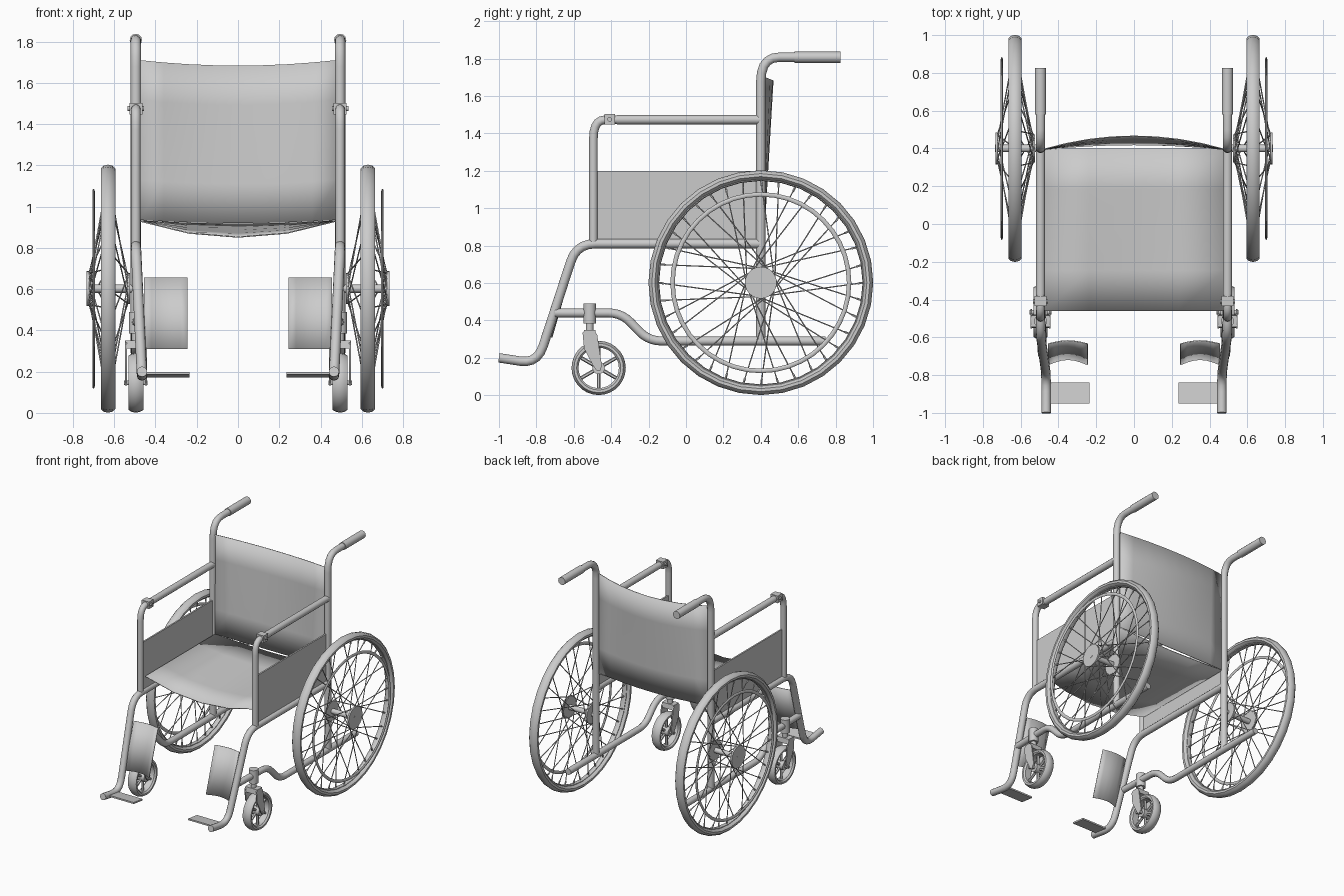
import bpy, bmesh
from math import sin, cos, pi, radians
from mathutils import Vector

if "Cube" in bpy.data.objects:
    bpy.data.objects.remove(bpy.data.objects["Cube"])


def finish(name, obj, mirror=True, angle=40):
    obj.name = name
    bpy.ops.object.select_all(action='DESELECT')
    obj.select_set(True)
    bpy.context.view_layer.objects.active = obj
    if obj.type == 'CURVE':
        bpy.ops.object.convert(target='MESH')
        obj = bpy.context.view_layer.objects.active
    bpy.ops.object.shade_smooth_by_angle(angle=radians(angle))
    if mirror:
        obj.modifiers.new("mirror", 'MIRROR').use_mirror_merge = False
    return obj


def from_bm(name, bm, **kw):
    bmesh.ops.remove_doubles(bm, verts=bm.verts, dist=1e-5)
    bmesh.ops.recalc_face_normals(bm, faces=bm.faces)
    me = bpy.data.meshes.new(name)
    bm.to_mesh(me)
    bm.free()
    ob = bpy.data.objects.new(name, me)
    bpy.context.collection.objects.link(ob)
    return finish(name, ob, **kw)


def tube(name, corners, r, bend=0.08, steps=5):
    """Round pipe along a path, with rounded corners."""
    c = [Vector(p) for p in corners]
    pts = [c[0]]
    for a, b, d in zip(c, c[1:], c[2:]):
        p = b + (a - b).normalized() * min(bend, (a - b).length * .45)
        q = b + (d - b).normalized() * min(bend, (d - b).length * .45)
        for i in range(steps + 1):
            t = i / steps
            pts.append(p * (1 - t) ** 2 + b * 2 * t * (1 - t) + q * t * t)
    pts.append(c[-1])
    cu = bpy.data.curves.new(name, 'CURVE')
    cu.dimensions = '3D'
    cu.bevel_depth, cu.bevel_resolution, cu.use_fill_caps = r, 4, True
    s = cu.splines.new('POLY')
    s.points.add(len(pts) - 1)
    for sp, p in zip(s.points, pts):
        sp.co = (*p, 1)
    ob = bpy.data.objects.new(name, cu)
    bpy.context.collection.objects.link(ob)
    return finish(name, ob)


def lathe(name, profile, centre, n=32, axis='x'):
    """Turn a closed (radius, offset) profile around an axis."""
    bm = bmesh.new()
    c = Vector(centre)
    rings = []
    for i in range(n):
        a = 2 * pi * i / n
        rings.append([bm.verts.new(c + (Vector((o, r * cos(a), r * sin(a))) if axis == 'x'
                                        else Vector((r * cos(a), r * sin(a), o))))
                      for r, o in profile])
    m = len(profile)
    for i in range(n):
        A, B = rings[i], rings[(i + 1) % n]
        for j in range(m):
            k = (j + 1) % m
            if profile[j][0] > 0 or profile[k][0] > 0:
                bm.faces.new((A[j], A[k], B[k], B[j]))
    return from_bm(name, bm)


def oval(r, rr, rx, n=8):
    return [(r + rr * cos(2 * pi * i / n), rx * sin(2 * pi * i / n)) for i in range(n)]


def disc(r, h):
    return [(0, -h), (r, -h), (r, h), (0, h)]


def rod(bm, p, q, r, n=5):
    p, q = Vector(p), Vector(q)
    M = (q - p).to_track_quat('Z', 'Y').to_matrix().to_4x4()
    M.translation = (p + q) / 2
    bmesh.ops.create_cone(bm, cap_ends=True, segments=n, radius1=r, radius2=r,
                          depth=(q - p).length, matrix=M)


def sheet(name, f, nu, nv, thick, mirror=False):
    """Thin panel from a surface function f(u, v)."""
    bm = bmesh.new()
    g = [[bm.verts.new(f(i / nu, j / nv)) for j in range(nv + 1)] for i in range(nu + 1)]
    for i in range(nu):
        for j in range(nv):
            bm.faces.new((g[i][j], g[i + 1][j], g[i + 1][j + 1], g[i][j + 1]))
    ob = from_bm(name, bm, mirror=mirror)
    s = ob.modifiers.new("thickness", 'SOLIDIFY')
    s.thickness, s.offset = thick, 0
    return ob


def prism(name, outline, x0, x1):
    """Extrude a (y, z) outline across x."""
    bm = bmesh.new()
    f = bm.faces.new([bm.verts.new((x0, y, z)) for y, z in outline])
    ex = bmesh.ops.extrude_face_region(bm, geom=[f])
    bmesh.ops.translate(bm, vec=(x1 - x0, 0, 0),
                        verts=[v for v in ex['geom'] if isinstance(v, bmesh.types.BMVert)])
    return from_bm(name, bm)


X = 0.495

# Tubular frame
tube("back_post", [(X, .40, .29), (X, .40, 1.807), (X, .62, 1.807)], .025, .13)
lathe_grip = tube("push_handle_grip", [(X, .58, 1.807), (X, .825, 1.807)], .03)
tube("lower_rail", [(X, .745, .29), (X, -.20, .29), (X, -.345, .44), (X - .01, -.70, .44)], .024, .07)
tube("seat_rail_and_leg", [(X, .40, .81), (X, -.585, .81), (.465, -.795, .168), (.465, -1.0, .20)], .025, .10)
tube("armrest_frame", [(X, -.495, .81), (X, -.495, 1.473), (X, -.35, 1.473)], .023, .10)
tube("armrest", [(X, -.37, 1.473), (X, .40, 1.473)], .025)

# Armrest clamp
prism("armrest_clamp", [(-.435, 1.447), (-.38, 1.447), (-.38, 1.503), (-.435, 1.503)], X - .031, X + .031)
tube("clamp_pin", [(X - .04, -.408, 1.475), (X + .04, -.408, 1.475)], .012)

# Side panels
prism("side_panel", [(-.485, .815), (.39, .815), (.39, 1.2), (-.485, 1.2)], .485, .497)


# Fabric seat and back, sagging in the middle
def seat(u, v):
    s = 2 * u - 1
    return (.477 * s, -.46 + .86 * v, .93 - (1 - s * s) * (.078 - .063 * v))


def back(u, v):
    s = 2 * u - 1
    w = 1 - s * s
    return (.48 * s, .395 + w * (.025 + .045 * v), .935 + .775 * v - w * (.015 + .012 * v))


sheet("seat", seat, 4, 4, .006)
sheet("backrest", back, 8, 4, .006)


# Calf pads and footplates
def calf(u, v):
    return (.245 + .21 * u, -.745 + .11 * v + .028 * sin(pi * u) * (1 - .4 * v), .31 + .345 * v)


sheet("calf_pad", calf, 6, 2, .006, mirror=True)
prism("footplate", [(-.95, .186), (-.84, .172), (-.84, .184), (-.95, .198)], .235, .465)

# Rear wheels
WX, WY, WZ = .63, .40, .602
C = Vector((WX, WY, WZ))
lathe("rear_tyre", oval(.575, .026, .037, 10), C, 32)
lathe("rear_rim", oval(.552, .008, .018, 6), C, 32)
lathe("push_rim", oval(.472, .012, .006), (.70, WY, WZ), 40)
lathe("hub_outer_disc", disc(.085, .006), (.728, WY, WZ), 24)
lathe("hub_inner_disc", disc(.075, .006), (.53, WY, WZ), 24)
tube("rear_axle", [(X, WY, WZ), (.735, WY, WZ)], .02)

bm = bmesh.new()
N = 36
for i in range(N):
    a = 2 * pi * i / N
    side = .725 if i % 2 else .533
    h = a + radians(75) * (1 if (i // 2) % 2 else -1)
    p = Vector((side, WY + .075 * cos(h), WZ + .075 * sin(h)))
    q = Vector((WX, WY + .555 * cos(a), WZ + .555 * sin(a)))
    rod(bm, p, q, .0035)
    rod(bm, q + (p - q) * .07, q, .006)
from_bm("rear_spokes", bm)

# Casters
CY, CZ = -.467, .146
lathe("caster_tyre", [(.108, -.025), (.118, -.036), (.132, -.036), (.141, -.02), (.145, 0),
                      (.141, .02), (.132, .036), (.118, .036), (.108, .025)], (X, CY, CZ), 28)
lathe("caster_hub", disc(.033, .034), (X, CY, CZ), 16)
bm = bmesh.new()
for i in range(6):
    a = pi / 6 + i * pi / 3
    rod(bm, (X, CY, CZ), (X, CY + .115 * cos(a), CZ + .115 * sin(a)), .010, 6)
from_bm("caster_spokes", bm)
tube("caster_axle", [(X - .057, CY, CZ), (X + .057, CY, CZ)], .012)
blade = [(-.553, .335), (-.535, .35), (-.495, .35), (-.475, .325), (-.45, .16),
         (-.458, .132), (-.478, .132), (-.495, .155), (-.545, .25)]
for tag, s in (("inner", -1), ("outer", 1)):
    prism("caster_fork_" + tag, blade, X + s * .044, X + s * .053)
prism("caster_fork_crown", [(-.55, .312), (-.48, .312), (-.485, .35), (-.545, .35)], X - .05, X + .05)
lathe("caster_stem", disc(.02, .05), (X, -.515, .365), 16, 'z')
lathe("caster_housing", disc(.034, .053), (X, -.515, .437), 16, 'z')
